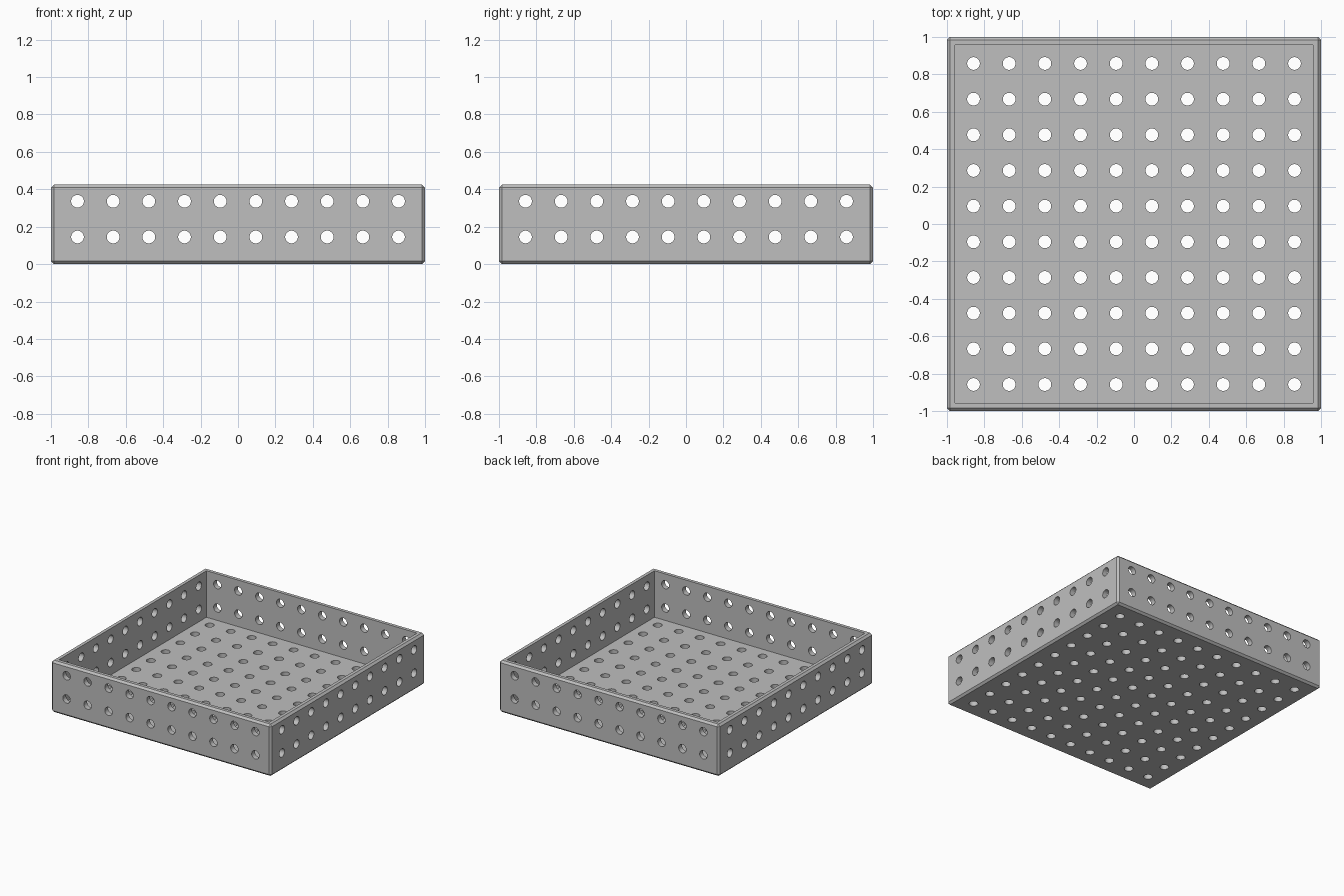
import bpy, bmesh, math
from mathutils import Matrix, Vector

old = bpy.data.objects.get("Cube")
if old:
    bpy.data.objects.remove(old, do_unlink=True)

HEIGHT, WALL, CHAMFER = 0.425, 0.043, 0.016
PITCH, HOLE_R = 0.1907, 0.034
ROWS = (0.145, 0.336)
COLS = [(i - 4.5) * PITCH for i in range(10)]

grey = bpy.data.materials.new("plain grey")
grey.use_nodes = True
colour = (0.52, 0.52, 0.52, 1)
grey.diffuse_color = colour
grey.node_tree.nodes["Principled BSDF"].inputs["Base Color"].default_value = colour


def make_object(name, bm):
    mesh = bpy.data.meshes.new(name)
    bm.to_mesh(mesh)
    bm.free()
    mesh.materials.append(grey)
    obj = bpy.data.objects.new(name, mesh)
    bpy.context.collection.objects.link(obj)
    return obj


def box(size, centre_z):
    bm = bmesh.new()
    place = Matrix.Translation((0, 0, centre_z)) @ Matrix.Diagonal((*size, 1))
    bmesh.ops.create_cube(bm, size=1, matrix=place)
    return bm


def add_peg(bm, centre, direction):
    turn = Vector(direction).to_track_quat("Z", "Y").to_matrix().to_4x4()
    bmesh.ops.create_cone(bm, cap_ends=True, segments=32, radius1=HOLE_R,
                          radius2=HOLE_R, depth=0.11,
                          matrix=Matrix.Translation(centre) @ turn)


def cut(target, cutter):
    cutter.hide_render = True
    mod = target.modifiers.new("cut", "BOOLEAN")
    mod.operation = "DIFFERENCE"
    mod.solver = "EXACT"
    mod.object = cutter
    bpy.context.view_layer.objects.active = target
    bpy.ops.object.modifier_apply(modifier=mod.name)
    bpy.data.objects.remove(cutter, do_unlink=True)


# Tray body with chamfered outer edges
bm = box((2, 2, HEIGHT), HEIGHT / 2)
bmesh.ops.bevel(bm, geom=bm.edges[:], offset=CHAMFER, segments=1, affect="EDGES")
tray = make_object("perforated_tray", bm)

# Open interior
inner = 2 - 2 * WALL
cut(tray, make_object("interior_cutter", box((inner, inner, 1), WALL + 0.5)))

# Holes through the floor and all four walls
bm = bmesh.new()
mid = 1 - WALL / 2
for a in COLS:
    for b in COLS:
        add_peg(bm, (a, b, WALL / 2), (0, 0, 1))
    for z in ROWS:
        for side in (-mid, mid):
            add_peg(bm, (a, side, z), (0, 1, 0))
            add_peg(bm, (side, a, z), (1, 0, 0))
cut(tray, make_object("hole_cutter", bm))

# Smooth hole walls, crisp edges elsewhere
bpy.ops.object.select_all(action="DESELECT")
tray.select_set(True)
bpy.context.view_layer.objects.active = tray
bpy.ops.object.shade_smooth_by_angle(angle=math.radians(30))
